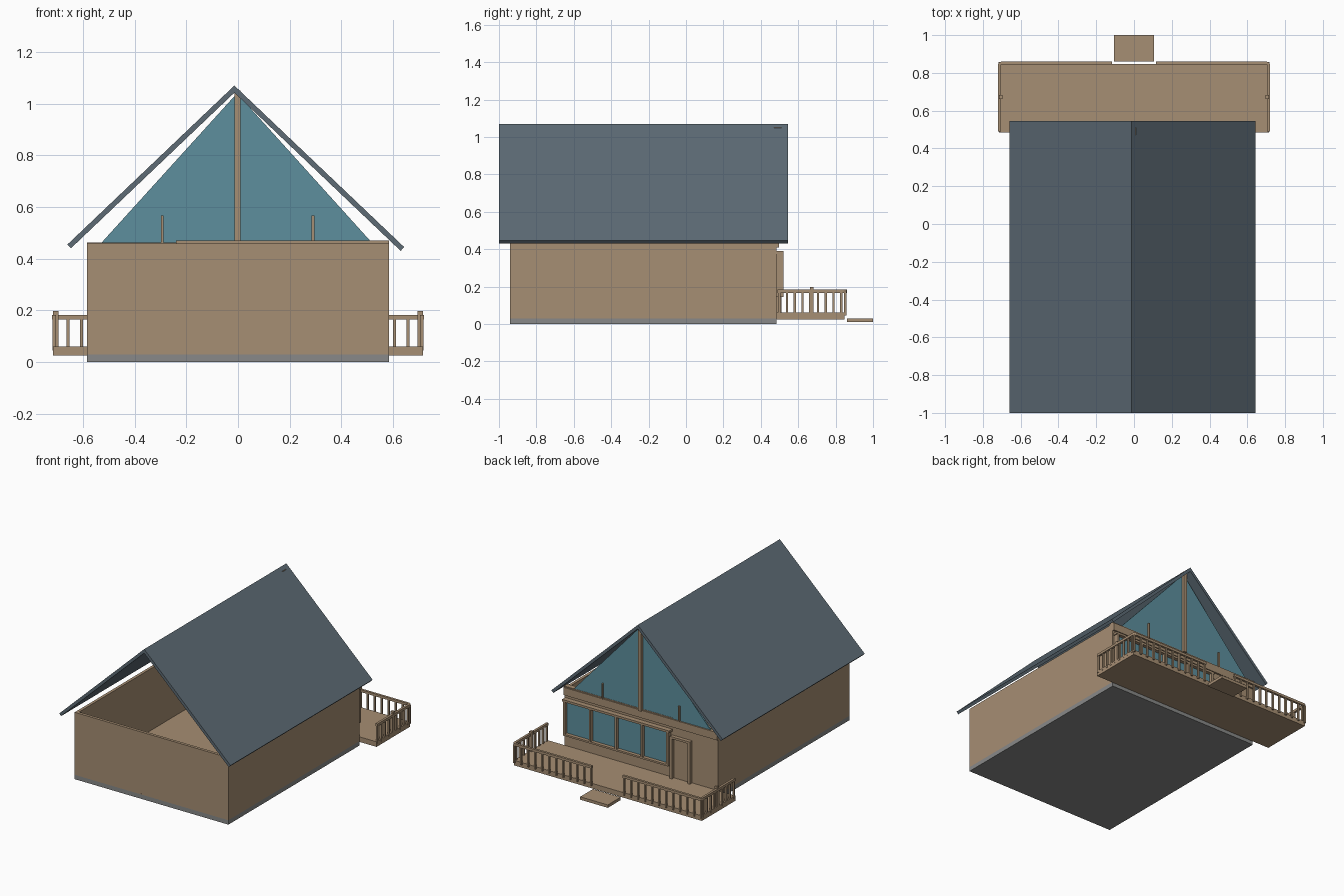
import bpy, bmesh, math
from mathutils import Vector

if "Cube" in bpy.data.objects:
    bpy.data.objects.remove(bpy.data.objects["Cube"])


def material(name, rgb):
    lin = [((c / 255 + 0.055) / 1.055) ** 2.4 for c in rgb]
    m = bpy.data.materials.new(name)
    m.diffuse_color = (*lin, 1)
    m.use_nodes = True
    m.node_tree.nodes["Principled BSDF"].inputs["Base Color"].default_value = m.diffuse_color
    return m


WOOD = material("tan wood", (166, 142, 115))
ROOF = material("slate blue roof", (93, 107, 117))
GLASS = material("teal glass", (93, 143, 157))
STONE = material("grey foundation", (136, 137, 136))


def add_object(name, bm, mat):
    bmesh.ops.recalc_face_normals(bm, faces=bm.faces)
    me = bpy.data.meshes.new(name)
    bm.to_mesh(me)
    bm.free()
    me.materials.append(mat)
    ob = bpy.data.objects.new(name, me)
    bpy.context.collection.objects.link(ob)
    return ob


def boxes(name, mat, *spans):
    """One object from boxes given as (x0, x1, y0, y1, z0, z1)."""
    bm = bmesh.new()
    for x0, x1, y0, y1, z0, z1 in spans:
        vs = bmesh.ops.create_cube(bm, size=1)["verts"]
        for v in vs:
            v.co = Vector(((x0 + x1) / 2 + v.co.x * (x1 - x0),
                           (y0 + y1) / 2 + v.co.y * (y1 - y0),
                           (z0 + z1) / 2 + v.co.z * (z1 - z0)))
    return add_object(name, bm, mat)


def prism(name, mat, profile, y0, y1):
    """Extrude an (x, z) profile along y."""
    bm = bmesh.new()
    face = bm.faces.new([bm.verts.new((x, y0, z)) for x, z in profile])
    ext = bmesh.ops.extrude_face_region(bm, geom=[face])["geom"]
    for v in ext:
        if isinstance(v, bmesh.types.BMVert):
            v.co.y = y1
    return add_object(name, bm, mat)


W, FRONT, BACK, TOP, T = 0.585, -0.94, 0.485, 0.46, 0.02
BASE = 0.035

# Foundation slab and floor
boxes("foundation", STONE, (-W, W, FRONT, BACK, 0, 0.03))
boxes("floor", WOOD, (-W, W, FRONT, BACK, 0.03, BASE))

# Open-topped walls; the back wall leaves openings for windows and door
WX0, WX1, WZ0, WZ1 = -0.22, 0.565, 0.15, 0.38
DX0, DX1, DZ = -0.375, -0.245, 0.335
boxes("side_walls", WOOD,
      (-W, -W + T, FRONT, BACK, BASE, TOP), (W - T, W, FRONT, BACK, BASE, TOP))
boxes("front_wall", WOOD, (-W + T, W - T, FRONT, FRONT + T, BASE, TOP))
boxes("back_wall", WOOD,
      (-W + T, DX0, BACK - T, BACK, BASE, TOP),
      (DX0, DX1, BACK - T, BACK, DZ, TOP),
      (DX1, WX0, BACK - T, BACK, BASE, TOP),
      (WX0, WX1, BACK - T, BACK, BASE, WZ0),
      (WX0, WX1, BACK - T, BACK, WZ1, TOP))

# Header beams under the gable
boxes("header_beam", WOOD, (-W, W, BACK - T, 0.497, 0.41, 0.463))
boxes("window_lintel", WOOD, (-0.24, W, BACK - 0.03, 0.49, 0.45, 0.47))

# Four-pane window with frame
boxes("window_glass", GLASS, (WX0, WX1, 0.486, 0.496, WZ0, WZ1))
step = (WX1 - WX0) / 4
boxes("window_frame", WOOD,
      *[(WX0 + i * step - 0.007, WX0 + i * step + 0.007, BACK - T, 0.52, WZ0, WZ1)
        for i in range(5)],
      (WX0 - 0.007, WX1 + 0.007, BACK - T, 0.52, WZ0 - 0.007, WZ0 + 0.005),
      (WX0 - 0.015, WX1 + 0.015, BACK - T, 0.52, WZ1 - 0.005, WZ1 + 0.01))

# Door with protruding frame
boxes("door", WOOD, (DX0, DX1, BACK - 0.015, 0.488, 0.06, DZ))
boxes("door_frame", WOOD,
      (DX0 - 0.012, DX0 + 0.005, BACK - T, 0.51, 0.06, DZ),
      (DX1 - 0.005, DX1 + 0.012, BACK - T, 0.51, 0.06, DZ),
      (DX0 - 0.012, DX1 + 0.012, BACK - T, 0.51, DZ, 0.35))

# Glazed gable with its posts
prism("gable_glass", GLASS, [(-0.53, TOP), (0.52, TOP), (-0.004, 1.04)], 0.478, 0.488)
boxes("gable_center_post", WOOD, (-0.014, 0.01, 0.47, 0.51, TOP, 1.05))
boxes("gable_short_posts", WOOD,
      *[(x - 0.005, x + 0.005, 0.47, 0.5, TOP, 0.567) for x in (-0.293, 0.29)])

# Two roof slabs butted at the ridge
RIDGE = (-0.014, 1.07)
for name, eave, s in (("roof_left", (-0.66, 0.455), -1), ("roof_right", (0.643, 0.445), 1)):
    a, b = Vector(RIDGE), Vector(eave)
    d = (b - a).normalized()
    n = Vector((-s * abs(d.y), -abs(d.x))) * 0.02
    inner = Vector((a.x, a.y - 0.02 / abs(d.x)))
    prism(name, ROOF, [a, b, b + n, inner], -1.0, 0.545)

# Deck and step
DECK, RX, RY = 0.06, 0.72, 0.86
boxes("deck", WOOD, (-0.715, 0.715, BACK, 0.848, 0.025, DECK))
boxes("step", WOOD, (-0.105, 0.105, 0.86, 1.0, 0.01, 0.03))


# Railing: rounded-corner top rail, balusters and a side post, on both sides
def rail(name, s):
    bm = bmesh.new()
    r, w, gap = 0.02, 0.016, 0.117
    arc = [math.radians(90 - 22.5 * i) for i in range(5)]
    outer = [(gap, RY)] + [(RX - r + r * math.cos(t), RY - r + r * math.sin(t)) for t in arc]
    outer.append((RX, 0.49))
    inner = [(RX - w, 0.49), (RX - w, RY - w), (gap, RY - w)]
    face = bm.faces.new([bm.verts.new((s * x, y, 0.166)) for x, y in outer + inner])
    ext = bmesh.ops.extrude_face_region(bm, geom=[face])["geom"]
    bmesh.ops.translate(bm, vec=(0, 0, 0.017),
                        verts=[v for v in ext if isinstance(v, bmesh.types.BMVert)])
    add_object(name + "_top_rail", bm, WOOD)
    spots = [(0.125 + 0.0533 * i, 0.851) for i in range(12)]
    spots += [(0.711, 0.498 + 0.0415 * i) for i in range(9)]
    h = 0.006
    boxes(name + "_balusters", WOOD,
          *[(s * x - h, s * x + h, y - h, y + h, 0.045, 0.17) for x, y in spots])
    boxes(name + "_post", WOOD,
          (s * 0.705 - 0.01, s * 0.705 + 0.01, 0.663, 0.683, DECK, 0.197))


rail("left_railing", -1)
rail("right_railing", 1)
